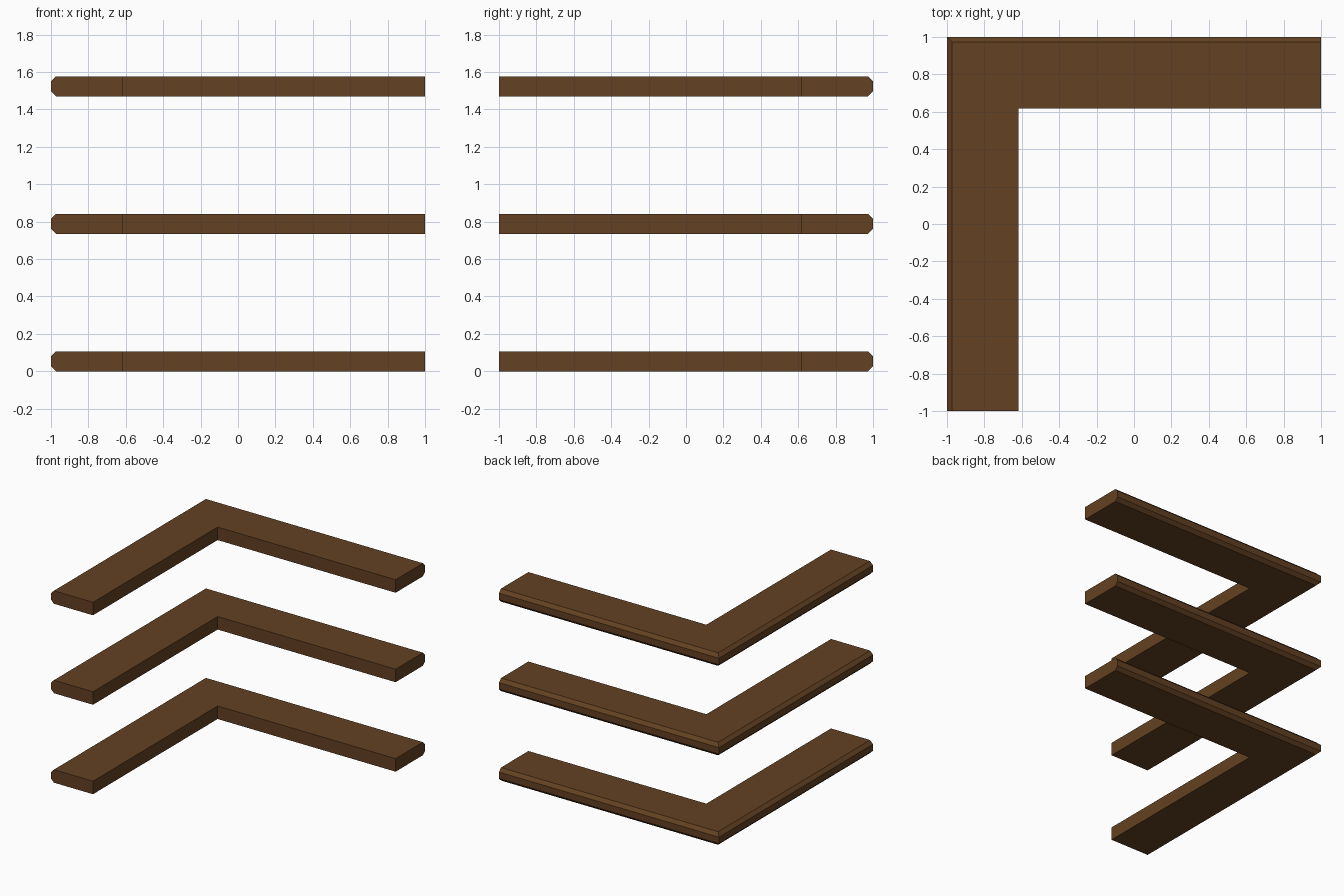
import bpy, bmesh

if "Cube" in bpy.data.objects:
    bpy.data.objects.remove(bpy.data.objects["Cube"])

THICK, DEPTH, CHAMFER = 0.107, 0.382, 0.027

wood = bpy.data.materials.new("brown_wood")
wood.diffuse_color = (0.125, 0.053, 0.016, 1)
wood.use_nodes = True
wood.node_tree.nodes["Principled BSDF"].inputs["Base Color"].default_value = wood.diffuse_color

# Board cross-section: (distance in from the outer edge, height)
PROFILE = [(0, CHAMFER), (CHAMFER, 0), (DEPTH, 0),
           (DEPTH, THICK), (CHAMFER, THICK), (0, THICK - CHAMFER)]


def corner_shelf(name, z):
    """Sweep the profile along the left and back sides with a mitred corner."""
    bm = bmesh.new()
    stations = [
        lambda d: (-1 + d, -1),      # front end
        lambda d: (-1 + d, 1 - d),   # mitred corner
        lambda d: (1, 1 - d),        # right end
    ]
    rings = [[bm.verts.new((*at(d), h)) for d, h in PROFILE] for at in stations]
    n = len(PROFILE)
    for a, b in zip(rings, rings[1:]):
        for i in range(n):
            j = (i + 1) % n
            bm.faces.new((a[i], a[j], b[j], b[i]))
    bm.faces.new(rings[0])
    bm.faces.new(rings[-1][::-1])
    bmesh.ops.recalc_face_normals(bm, faces=bm.faces)
    # Merge the flat top and bottom into single L-shaped faces
    bm.normal_update()
    seams = [e for e in bm.edges if len(e.link_faces) == 2
             and e.calc_face_angle() < 0.001]
    bmesh.ops.dissolve_edges(bm, edges=seams, use_verts=False)

    mesh = bpy.data.meshes.new(name)
    bm.to_mesh(mesh)
    bm.free()
    mesh.materials.append(wood)
    obj = bpy.data.objects.new(name, mesh)
    obj.location.z = z
    bpy.context.collection.objects.link(obj)


# Three equally spaced shelves
for name, z in (("lower_shelf", 0), ("middle_shelf", 0.735), ("upper_shelf", 1.47)):
    corner_shelf(name, z)
